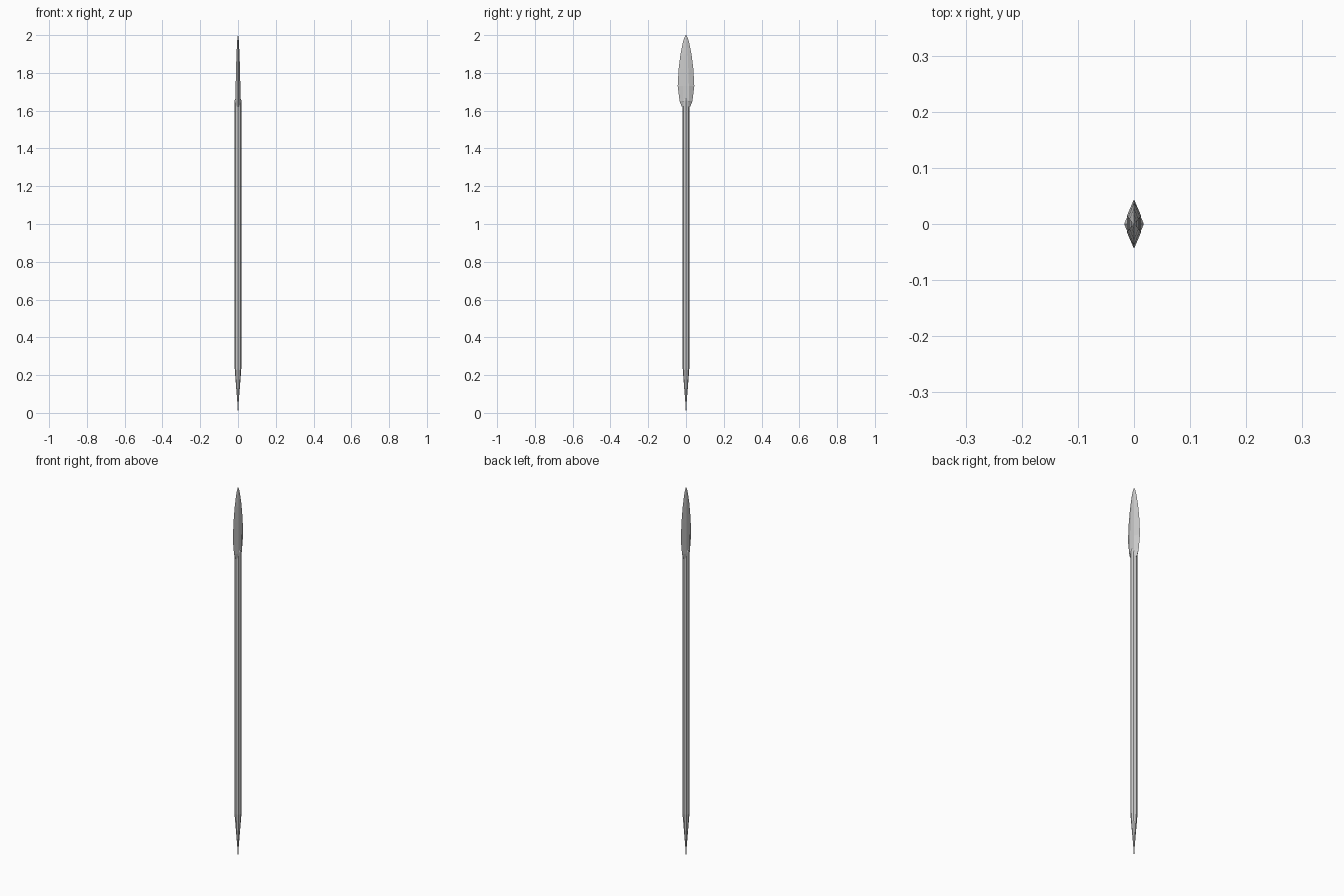
import bpy, bmesh, math

if "Cube" in bpy.data.objects:
    bpy.data.objects.remove(bpy.data.objects["Cube"])


def loft(name, rings):
    """Skin a list of equal-sized closed rings and cap both ends."""
    bm = bmesh.new()
    loops = [[bm.verts.new(p) for p in ring] for ring in rings]
    for a, b in zip(loops, loops[1:]):
        n = len(a)
        for i in range(n):
            j = (i + 1) % n
            bm.faces.new((a[i], a[j], b[j], b[i]))
    bm.faces.new(loops[0][::-1])
    bm.faces.new(loops[-1])
    bmesh.ops.remove_doubles(bm, verts=bm.verts, dist=1e-5)
    bmesh.ops.recalc_face_normals(bm, faces=bm.faces)
    mesh = bpy.data.meshes.new(name)
    bm.to_mesh(mesh)
    bm.free()
    ob = bpy.data.objects.new(name, mesh)
    bpy.context.collection.objects.link(ob)
    return ob


def octagon(r, z):
    return [(r * math.cos(i * math.pi / 4), r * math.sin(i * math.pi / 4), z)
            for i in range(8)]


def blade_section(z, edge, flat, thick):
    # Sharp edges on +-y, broad faces with a narrow flat towards +-x
    return [(0, edge, z), (-thick, flat, z), (-thick, -flat, z),
            (0, -edge, z), (thick, -flat, z), (thick, flat, z)]


# Wooden shaft with a sharpened butt
loft("shaft", [octagon(r, z) for z, r in
               [(0.0, 0.0006), (0.06, 0.004), (0.15, 0.011), (0.235, 0.0175),
                (1.655, 0.0175), (1.685, 0.006)]])

# Leaf-shaped spear head: height, edge, flat, thickness
loft("spear_head", [blade_section(*s) for s in
                    [(1.62, 0.022, 0.010, 0.010), (1.65, 0.034, 0.015, 0.0125),
                     (1.73, 0.044, 0.015, 0.0125), (1.82, 0.039, 0.012, 0.0105),
                     (1.90, 0.029, 0.009, 0.008), (1.96, 0.017, 0.005, 0.005),
                     (1.985, 0.009, 0.003, 0.003), (2.0, 0.0015, 0.0005, 0.0005)]])
